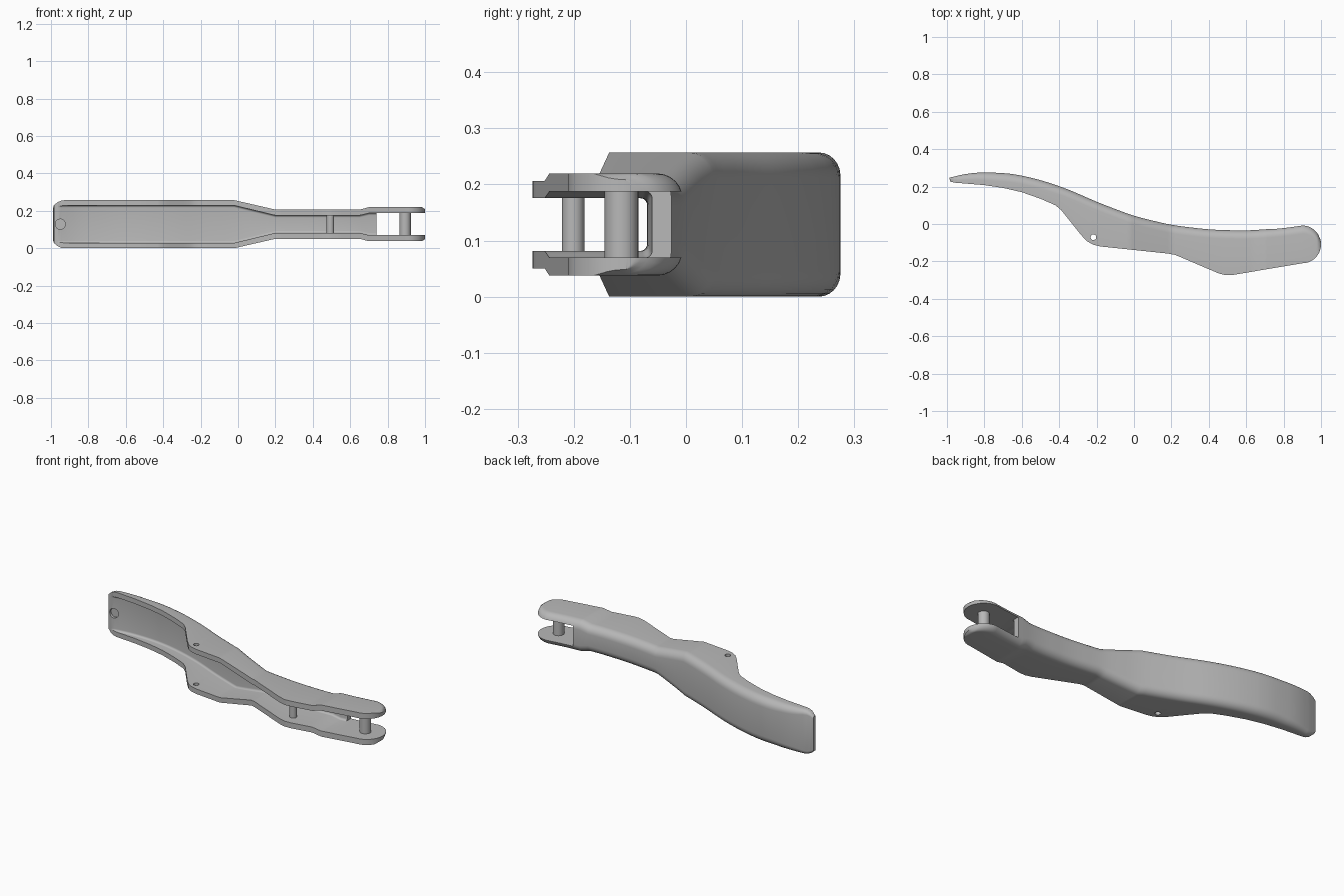
import bpy, bmesh, math
from mathutils import Matrix

if "Cube" in bpy.data.objects:
    bpy.data.objects.remove(bpy.data.objects["Cube"], do_unlink=True)

MID = 0.1285      # height of the symmetry plane
FLOOR = 0.035     # thickness of the back wall

grey = bpy.data.materials.new("satin_grey")
grey.use_nodes = True
grey.diffuse_color = (0.48, 0.48, 0.48, 1)
grey.node_tree.nodes["Principled BSDF"].inputs["Base Color"].default_value = grey.diffuse_color

# Outline of the lever: back spine, front edge, half height and inner half height
BACK = [(-1, .248), (-.9, .271), (-.8, .277), (-.65, .27), (-.5, .236), (-.35, .185),
        (-.2, .118), (0, .042), (.2, -.006), (.4, -.03), (.6, -.036), (.8, -.021), (.9, -.006)]
FRONT = [(-1, .228), (-.98, .221), (-.8, .208), (-.7, .193), (-.6, .17), (-.5, .135),
         (-.42, .1), (-.39, .075), (-.28, -.062), (-.25, -.093), (-.22, -.11), (-.18, -.12),
         (.18, -.158), (.22, -.165), (.45, -.263), (.49, -.274), (.53, -.272), (.9, -.21)]
HALF = [(-1, .1), (-.985, .117), (-.965, .126), (-.945, .1285), (-.02, .1285),
        (.2, .078), (.65, .078), (.7, .091), (.985, .091), (1, .08)]
INNER = [(-1, .1), (-.02, .1), (.2, .047), (.65, .047), (.7, .059)]


def lerp(table, x):
    for (x0, v0), (x1, v1) in zip(table, table[1:]):
        if x <= x1:
            return v0 + (v1 - v0) * (x - x0) / (x1 - x0)
    return table[-1][1]


def smooth(table, x):
    # soften the polyline by averaging over a small window
    w = min(0.06, x + 1, max(0, 0.9 - x))
    return sum(lerp(table, x + w * k / 4) for k in range(-4, 5)) / 9


def outline(x):
    # the right end is a half circle
    if x > 0.9:
        c = math.sqrt(max(0, 1 - ((x - 0.9) / 0.1) ** 2))
        return -0.108 + 0.102 * c, -0.108 - 0.102 * c
    return smooth(BACK, x), lerp(FRONT, x)


def section(x, back, front, half, radius, bow=0):
    # U-shaped section with two rounded corners at the back
    side = [(front, half)]
    for k in range(7):
        a = math.pi / 2 * k / 6
        side.append((back - radius + radius * math.sin(a), half - radius + radius * math.cos(a)))
    ring = side + [(y, -z) for y, z in reversed(side)]
    return [(x + bow * (z / MID) ** 2, y, MID + z) for y, z in ring]


def finish(name, bm):
    bmesh.ops.recalc_face_normals(bm, faces=bm.faces)
    mesh = bpy.data.meshes.new(name)
    bm.to_mesh(mesh)
    bm.free()
    mesh.materials.append(grey)
    ob = bpy.data.objects.new(name, mesh)
    bpy.context.collection.objects.link(ob)
    return ob


def loft(name, rings):
    bm = bmesh.new()
    rows = [[bm.verts.new(p) for p in ring] for ring in rings]
    n = len(rows[0])
    for a, b in zip(rows, rows[1:]):
        for i in range(n):
            bm.faces.new((a[i], a[(i + 1) % n], b[(i + 1) % n], b[i]))
    bm.faces.new(rows[0])
    bm.faces.new(rows[-1])
    return finish(name, bm)


def cylinder(name, centre, radius, length, axis="Z"):
    bm = bmesh.new()
    turn = Matrix.Rotation(math.pi / 2, 4, "X") if axis == "Y" else Matrix()
    bmesh.ops.create_cone(bm, cap_ends=True, segments=32, radius1=radius, radius2=radius,
                          depth=length, matrix=Matrix.Translation(centre) @ turn)
    return finish(name, bm)


def box(name, centre, size):
    bm = bmesh.new()
    bmesh.ops.create_cube(bm, size=1, matrix=Matrix.Translation(centre) @ Matrix.Diagonal((*size, 1)))
    return finish(name, bm)


def select_only(ob):
    bpy.ops.object.select_all(action="DESELECT")
    ob.select_set(True)
    bpy.context.view_layer.objects.active = ob


def cut(ob, cutter):
    mod = ob.modifiers.new("cut", "BOOLEAN")
    mod.operation = "DIFFERENCE"
    mod.solver = "EXACT"
    mod.object = cutter
    select_only(ob)
    bpy.ops.object.modifier_apply(modifier=mod.name)
    bpy.data.objects.remove(cutter, do_unlink=True)


# Stations along the length, including every corner of the outline
keys = [p[0] for p in FRONT + HALF + INNER]
stations = sorted({round(x, 4) for x in keys + [-1 + 0.03 * i for i in range(64)] if x <= 0.9})
end_steps = [0.9 + 0.1 * math.sin(math.radians(a)) for a in range(8, 89, 8)]

# Lever body
rings = []
for x in stations + end_steps:
    back, front = outline(x)
    bow = 0.025 * max(0, 1 - (x + 1) / 0.2)
    rings.append(section(x, back, front, lerp(HALF, x), min(0.045, 0.6 * (back - front)), bow))
lever = loft("lever_body", rings)

# Channel hollowed from the front
rings = []
for x in [s for s in stations if -0.985 < s < 0.78]:
    back, front = outline(x)
    rings.append(section(x, back - FLOOR, front - 0.15, lerp(INNER, x), 0.012))
cut(lever, loft("channel_cutter", rings))

# Fork opening, pivot hole and shallow round recess near the tip
cut(lever, box("fork_cutter", (0.94, -0.1, MID), (0.4, 0.6, 0.118)))
cut(lever, cylinder("hole_cutter", (-0.217, -0.071, MID), 0.015, 0.5))
cut(lever, cylinder("recess_cutter", (-0.95, 0.188, MID), 0.027, 0.1, "Y"))

# Cross pins
fork_pin = cylinder("fork_pin", (0.894, -0.115, MID), 0.03, 0.13)
front_pin = cylinder("front_pin", (0.494, -0.201, MID), 0.02, 0.11)

for ob in (lever, fork_pin, front_pin):
    select_only(ob)
    bpy.ops.object.shade_smooth_by_angle(angle=math.radians(32))
